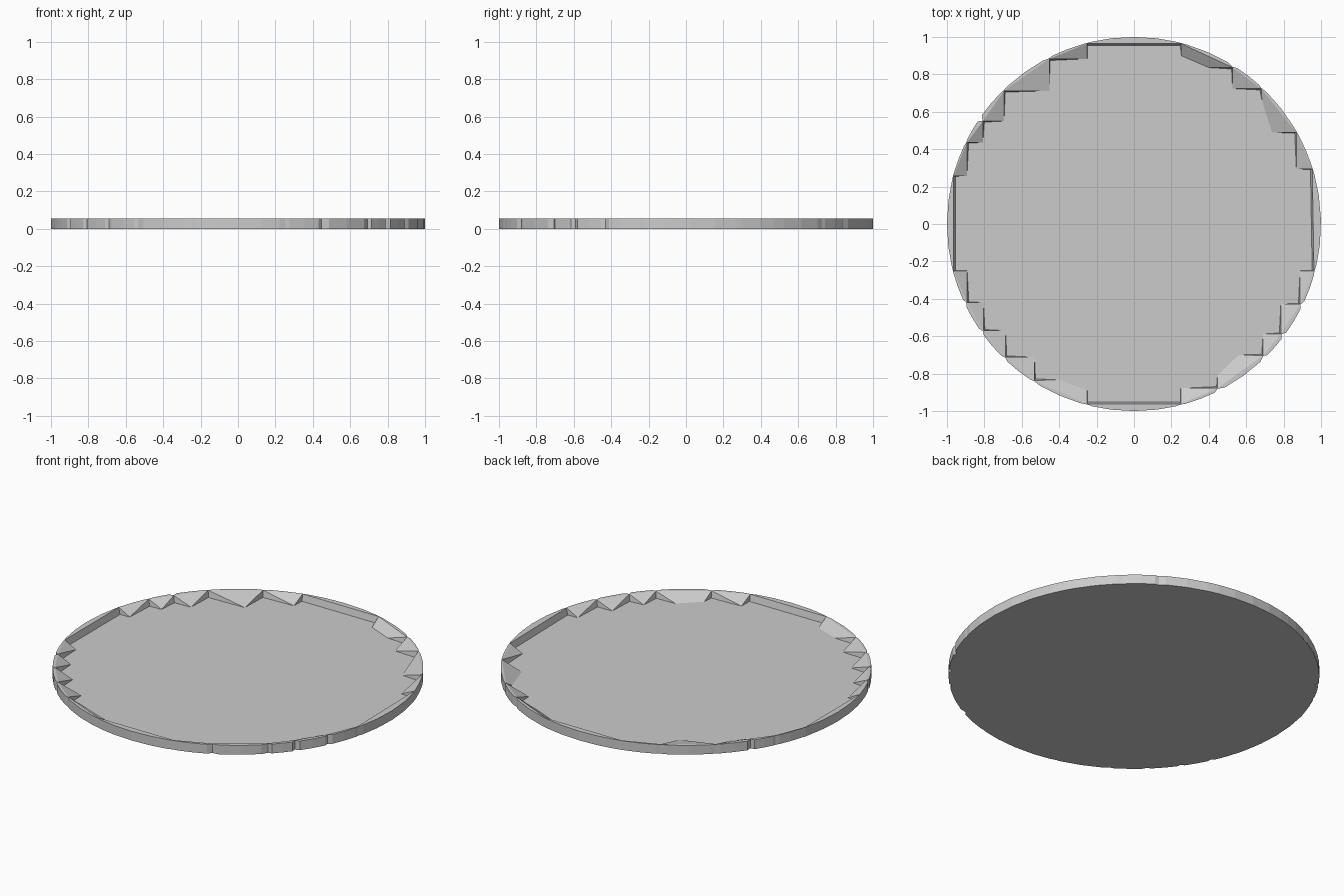
import bpy, bmesh, math

if "Cube" in bpy.data.objects:
    bpy.data.objects.remove(bpy.data.objects["Cube"])

TOP, FLOOR = 0.055, 0.016

# Inner rim corners, clockwise from top left: (x, y, kind of side to the next corner)
# "s" straight side, "n" square notch, or a list of floor points for a chamfered notch
corners = [
    (-0.25, 0.965, "s"), (0.25, 0.965, [(0.253, 0.90), (0.40, 0.836)]),
    (0.527, 0.837, "n"), (0.68, 0.724, [(0.684, 0.66), (0.738, 0.49)]),
    (0.868, 0.49, "n"), (0.953, 0.294, "s"),
    (0.962, -0.25, "n"), (0.888, -0.428, "n"), (0.785, -0.588, "n"),
    (0.69, -0.703, [(0.56, -0.70), (0.446, -0.81)]),
    (0.446, -0.878, "n"), (0.25, -0.962, "s"),
    (-0.25, -0.962, [(-0.25, -0.89), (-0.40, -0.832)]),
    (-0.532, -0.837, "n"), (-0.687, -0.712, "n"), (-0.805, -0.57, "n"),
    (-0.892, -0.42, "n"), (-0.965, -0.25, "s"),
    (-0.965, 0.257, "n"), (-0.893, 0.436, "n"), (-0.808, 0.55, "n"),
    (-0.695, 0.712, "n"), (-0.453, 0.883, "n"),
]
n = len(corners)
bm = bmesh.new()


def vert(x, y, z):
    return bm.verts.new((x, y, z))


# Corner columns: rim top, floor, outer seam
rim = [vert(x, y, TOP) for x, y, k in corners]
low = [vert(x * 0.99, y * 0.99, FLOOR) for x, y, k in corners]
seam = [(x * 1.003, y * 1.003) for x, y, k in corners]
seam_top = [vert(x, y, TOP) for x, y in seam]
seam_low = [vert(x, y, 0) for x, y in seam]
floor_loop, base_loop = [], []

for i in range(n):
    j = (i + 1) % n
    x0, y0, kind = corners[i]
    x1, y1, _ = corners[j]

    # Floor points of the notch
    if kind == "s":
        pts = []
    elif kind == "n":
        pts = [(math.copysign(min(abs(x0), abs(x1)), x0),
                math.copysign(min(abs(y0), abs(y1)), y0))]
    else:
        pts = kind
    notch = [vert(x, y, FLOOR) for x, y in pts]
    floor_loop += [low[i]] + notch

    # Inner sloping walls
    if notch:
        bm.faces.new([rim[i], low[i], notch[0]])
        bm.faces.new([rim[i]] + notch + [rim[j]])
        bm.faces.new([rim[j], notch[-1], low[j]])
    else:
        bm.faces.new([rim[i], low[i], low[j], rim[j]])

    # Bulging outer edge of each stone
    a0, a1 = math.atan2(y0, x0), math.atan2(y1, x1)
    d = (a1 - a0 + math.pi) % (2 * math.pi) - math.pi
    steps = (0.06, 0.26, 0.5, 0.74, 0.94) if kind == "s" else (0.12, 0.5, 0.88)
    arc = [(math.cos(a0 + d * t), math.sin(a0 + d * t)) for t in steps]
    up = [seam_top[i]] + [vert(x, y, TOP) for x, y in arc] + [seam_top[j]]
    dn = [seam_low[i]] + [vert(x, y, 0) for x, y in arc] + [seam_low[j]]
    base_loop += dn[:-1]
    for k in range(len(up) - 1):
        bm.faces.new([dn[k], dn[k + 1], up[k + 1], up[k]])

    # Flat rim top
    bm.faces.new([rim[i]] + up + [rim[j]])

# Floor and underside
bm.faces.new(floor_loop)
bm.faces.new(base_loop)
bmesh.ops.recalc_face_normals(bm, faces=bm.faces)
bmesh.ops.triangulate(bm, faces=[f for f in bm.faces if len(f.verts) > 4])

mesh = bpy.data.meshes.new("round_tray")
bm.to_mesh(mesh)
bm.free()
tray = bpy.data.objects.new("round_tray", mesh)
bpy.context.collection.objects.link(tray)
